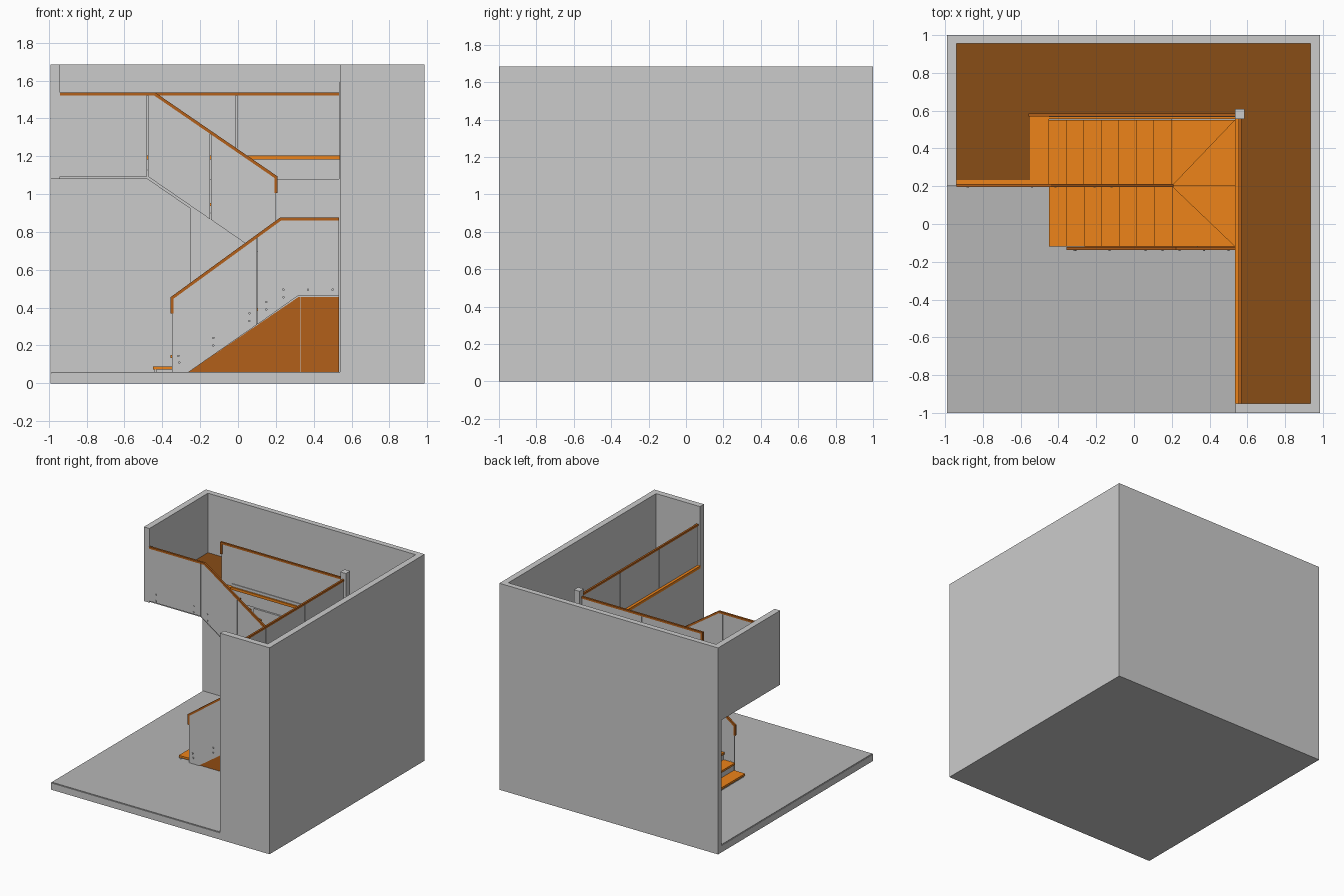
import bpy, bmesh, math
from mathutils import Vector


def mat(name, rgb):
    m = bpy.data.materials.new(name)
    m.diffuse_color = (*rgb, 1)
    return m


ORANGE = mat("light_wood", (0.85, 0.23, 0.01))
BROWN = mat("dark_wood", (0.45, 0.115, 0.01))
DARK = mat("floor_wood", (0.25, 0.074, 0.008))
GREY = mat("floor_grey", (0.47, 0.47, 0.47))


def finish(bm, name, m):
    bmesh.ops.recalc_face_normals(bm, faces=bm.faces)
    me = bpy.data.meshes.new(name)
    bm.to_mesh(me)
    bm.free()
    ob = bpy.data.objects.new(name, me)
    bpy.context.collection.objects.link(ob)
    if m:
        me.materials.append(m)
    return ob


def prism(name, pts, offset, m=None):
    """Extrude a flat 3D polygon along an offset vector."""
    bm = bmesh.new()
    f = bm.faces.new([bm.verts.new(p) for p in pts])
    r = bmesh.ops.extrude_face_region(bm, geom=[f])
    bmesh.ops.translate(bm, vec=offset, verts=[v for v in r["geom"] if isinstance(v, bmesh.types.BMVert)])
    return finish(bm, name, m)


def box(name, x0, x1, y0, y1, z0, z1, m=None):
    return prism(name, [(x0, y0, z0), (x1, y0, z0), (x1, y1, z0), (x0, y1, z0)], (0, 0, z1 - z0), m)


def xz(name, pts, y0, y1, m=None):
    return prism(name, [(x, y0, z) for x, z in pts], (0, y1 - y0, 0), m)


def rail(name, pts, y):
    """Square handrail with mitred corners in the xz plane."""
    t = 0.008
    vs = [Vector(p) for p in pts]
    up, dn = [], []
    for i, p in enumerate(vs):
        a = (p - vs[i - 1]).normalized() if i else (vs[1] - p).normalized()
        b = (vs[i + 1] - p).normalized() if i < len(vs) - 1 else a
        na, nb = Vector((-a.y, a.x)), Vector((-b.y, b.x))
        n = (na + nb).normalized()
        n *= t / n.dot(na)
        up.append(p + n)
        dn.append(p - n)
    xz(name, up + dn[::-1], y - t, y + t, BROWN)


def studs(name, spots, y):
    """Glass fixing studs, all facing the front."""
    bm = bmesh.new()
    for x, z in spots:
        r = bmesh.ops.create_cone(bm, cap_ends=True, segments=10, radius1=0.006, radius2=0.006, depth=0.02)
        for v in r["verts"]:
            v.co = (v.co.x + x, y + v.co.z, v.co.y + z)
    finish(bm, name, None)


# ground slab and floor finish
box("ground_slab", -0.99, 0.985, -1, 1, 0, 0.055)
box("ground_floor", -0.985, 0.54, -0.995, 0.955, 0.055, 0.06, GREY)

# outer walls
box("back_wall", -0.99, 0.985, 0.955, 1, 0.055, 1.685)
box("right_wall", 0.935, 0.985, -1, 0.955, 0.055, 1.685)
box("front_wall", 0.538, 0.935, -1, -0.95, 0.055, 1.685)
box("left_wall", -0.99, -0.94, 0.2, 0.955, 1.08, 1.685)

# stairwell walls and corner post
box("stairwell_side_wall", 0.54, 0.585, -0.95, 0.6, 0.06, 1.08)
box("stairwell_back_wall", -0.25, 0.54, 0.56, 0.6, 0.06, 1.08)
box("corner_post", 0.535, 0.585, 0.555, 0.61, 1.08, 1.59)

# upper floor: slab and dark wood finish
for name, x0, x1, y0, y1 in (("back", -0.94, 0.935, 0.575, 0.955),
                             ("right", 0.54, 0.935, -0.95, 0.575),
                             ("left", -0.94, -0.48, 0.212, 0.575)):
    box("upper_slab_" + name, x0, x1, y0, y1, 1.08, 1.188)
box("upper_floor_back", -0.94, 0.935, 0.58, 0.955, 1.188, 1.2, DARK)
box("upper_floor_right", 0.56, 0.935, -0.95, 0.58, 1.188, 1.2, DARK)
box("upper_floor_left", -0.94, -0.55, 0.23, 0.58, 1.188, 1.2, DARK)

# light wood edge trims
box("trim_front", -0.94, -0.55, 0.208, 0.232, 1.182, 1.203, ORANGE)
box("trim_top_step", -0.55, -0.45, 0.208, 0.58, 1.182, 1.203, ORANGE)
box("trim_back", -0.45, 0.535, 0.555, 0.585, 1.182, 1.203, ORANGE)
box("trim_right", 0.535, 0.565, -0.95, 0.555, 1.182, 1.203, ORANGE)

# straight flights: treads with risers
Z0, RISE, GO, T = 0.088, 0.0618, 0.0929, 0.016
for k in range(7):
    z, x = Z0 + RISE * k, -0.45 + GO * k
    box(f"lower_tread_{k}", x, x + GO + 0.01, -0.12, 0.2, z - T, z, ORANGE)
    box(f"lower_riser_{k}", x + 0.008, x + 0.018, -0.118, 0.198, max(z - RISE, 0.06), z - T)
    z, x = Z0 + RISE * (11 + k), 0.2 - GO * k
    box(f"upper_tread_{k}", x - GO - 0.01, x, 0.208, 0.55, z - T, z, ORANGE)
    box(f"upper_riser_{k}", x - 0.018, x - 0.008, 0.21, 0.55, z - RISE, z - T)
box("top_riser", -0.468, -0.458, 0.21, 0.55, 1.138, 1.185)

# four winder steps around the turn
rim = [(0.2, -0.12), (0.535, -0.12), (0.535, 0.2), (0.535, 0.55), (0.2, 0.55)]
for k in range(4):
    z = Z0 + RISE * (7 + k)
    tri = [(0.2, 0.2), rim[k], rim[k + 1]]
    prism(f"winder_tread_{k}", [(x, y, z - T) for x, y in tri], (0, 0, T), ORANGE)
    prism(f"winder_base_{k}", [(x, y, z - RISE) for x, y in tri], (0, 0, RISE - T))

# sloping soffit, wall below the upper flight, stringer and panels below the lower flight
xz("upper_soffit", [(-0.48, 1.08), (0.2, 0.613), (0.2, 0.665), (-0.48, 1.13)], 0.21, 0.56)
xz("under_stair_wall", [(-0.25, 0.06), (0.535, 0.06), (0.535, 0.5), (0.2, 0.5), (0.2, 0.615), (-0.25, 0.925)], 0.212, 0.23)
xz("lower_stringer", [(-0.275, 0.06), (0.535, 0.06), (0.535, 0.462), (0.315, 0.462)], -0.12, -0.105)
xz("under_stair_panel", [(-0.262, 0.06), (0.331, 0.06), (0.331, 0.455), (0.318, 0.455)], -0.126, -0.12, BROWN)
xz("under_stair_door", [(0.334, 0.06), (0.535, 0.06), (0.535, 0.455), (0.334, 0.455)], -0.126, -0.12, BROWN)

# railing panels
GL = 0.008
for name, y, pts in (
    ("lower_a", -0.134, [(-0.35, 0.06), (-0.26, 0.06), (0.1, 0.31), (0.1, 0.782), (-0.35, 0.45)]),
    ("lower_b", -0.134, [(0.104, 0.312), (0.32, 0.465), (0.535, 0.465), (0.535, 0.87), (0.22, 0.87), (0.104, 0.785)]),
    ("upper_a", 0.2, [(-0.94, 1.093), (-0.48, 1.093), (-0.48, 1.53), (-0.94, 1.53)]),
    ("upper_b", 0.2, [(-0.476, 1.093), (-0.147, 0.867), (-0.147, 1.327), (-0.442, 1.53), (-0.476, 1.53)]),
    ("upper_c", 0.2, [(-0.143, 0.865), (0.2, 0.628), (0.2, 1.09), (-0.143, 1.325)]),
    ("back_a", 0.572, [(-0.55, 1.2), (-0.01, 1.2), (-0.01, 1.53), (-0.55, 1.53)]),
    ("back_b", 0.572, [(-0.006, 1.2), (0.535, 1.2), (0.535, 1.53), (-0.006, 1.53)]),
):
    xz("glass_" + name, pts, y, y + GL)
for i in range(3):
    y = -0.95 + 0.502 * i
    box(f"glass_right_{i}", 0.558, 0.566, y, y + 0.498, 1.2, 1.53)
box("glass_channel", -0.45, 0.535, 0.566, 0.584, 1.2, 1.225)

# handrails
rail("lower_handrail", [(-0.35, 0.37), (-0.35, 0.45), (0.225, 0.868), (0.535, 0.868)], -0.13)
rail("upper_handrail", [(-0.94, 1.53), (-0.442, 1.53), (0.2, 1.09), (0.2, 1.005)], 0.204)
rail("back_handrail", [(-0.55, 1.44), (-0.55, 1.53), (0.54, 1.53)], 0.576)
box("right_handrail", 0.554, 0.57, -0.95, 0.56, 1.522, 1.538, BROWN)

# fixing studs
studs("lower_studs", [(-0.31, 0.11), (-0.355 + 0.04, 0.145), (0.37, 0.495), (0.5, 0.495)]
      + [(x, z + d) for x, z in ((-0.13, 0.2), (0.06, 0.33), (0.15, 0.39), (0.24, 0.455)) for d in (0, 0.04)], -0.132)
studs("upper_studs", [(x, z + d) for x, z in ((-0.88, 1.11), (-0.54, 1.11), (-0.415, 1.075), (-0.21, 0.93), (-0.12, 0.87))
                      for d in (0, 0.05)], 0.203)
